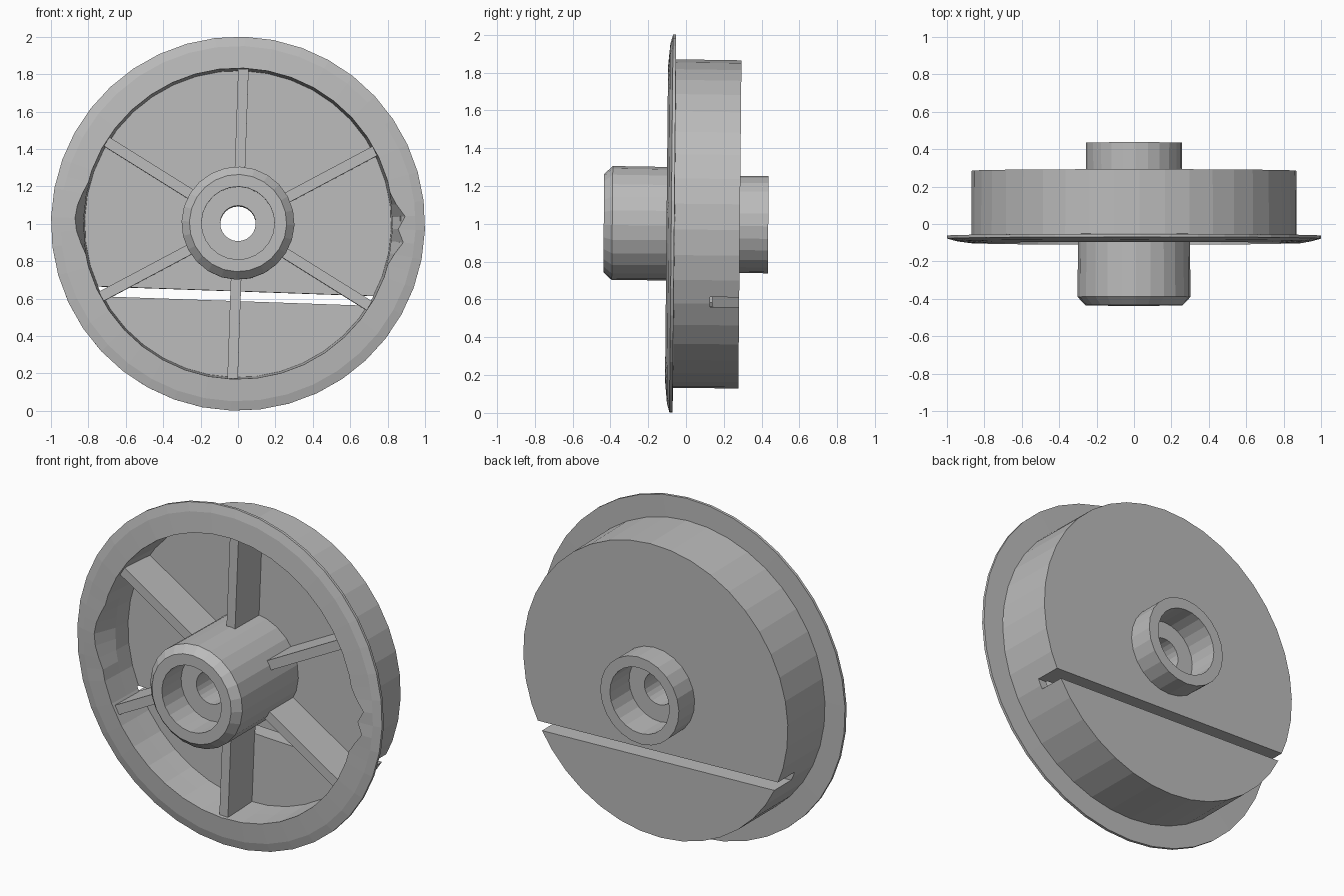
import bpy, bmesh
from math import sin, cos, pi, radians
from mathutils import Matrix

cube = bpy.data.objects.get("Cube")
if cube:
    bpy.data.objects.remove(cube, do_unlink=True)

grey = bpy.data.materials.new("plain grey")
grey.use_nodes = True
colour = (0.5, 0.5, 0.5, 1)
grey.diffuse_color = colour
grey.node_tree.nodes["Principled BSDF"].inputs["Base Color"].default_value = colour

TWIST = radians(2)      # the wheel has rolled slightly
LEAN = radians(-0.55)   # and leans back a little
PLACE = Matrix.Translation((0, 0, 1)) @ Matrix.Rotation(LEAN, 4, "X") @ Matrix.Rotation(TWIST, 4, "Y")


def make_object(name, bm):
    bmesh.ops.recalc_face_normals(bm, faces=bm.faces)
    mesh = bpy.data.meshes.new(name)
    bm.to_mesh(mesh)
    bm.free()
    mesh.materials.append(grey)
    obj = bpy.data.objects.new(name, mesh)
    bpy.context.collection.objects.link(obj)
    obj.matrix_world = PLACE
    return obj


def lathe(name, profile, sides, shape=lambda i, p, r: r):
    """Spin a closed (radius, y) profile around the y axis."""
    bm = bmesh.new()
    rings = []
    for i in range(sides):
        a = 2 * pi * i / sides
        ring = []
        for p, (r, y) in enumerate(profile):
            r = shape(i, p, r)
            ring.append(bm.verts.new((r * cos(a), y, r * sin(a))))
        rings.append(ring)
    n = len(profile)
    for i in range(sides):
        a, b = rings[i], rings[(i + 1) % sides]
        for p in range(n):
            q = (p + 1) % n
            bm.faces.new((a[p], b[p], b[q], a[q]))
    return make_object(name, bm)


def box(name, x, y, z, turn=0):
    """Box from (min, max) ranges, turned about the wheel axis."""
    bm = bmesh.new()
    bmesh.ops.create_cube(bm, size=1)
    for v in bm.verts:
        v.co = [(lo + hi) / 2 + c * (hi - lo) for c, (lo, hi) in zip(v.co, (x, y, z))]
    bm.transform(Matrix.Rotation(turn, 4, "Y"))
    return make_object(name, bm)


# Flanged drum with a back plate and ragged chips in the front lip
SIDES = 80
LIP = 0
right_chip = (0.02, 0.06, 0.025, 0.065, 0.02)
left_chip = (0.015, 0.035, 0.04, 0.035, 0.015)


def drum_shape(i, p, r):
    if i % 2:
        r *= cos(2 * pi / SIDES)      # midpoints of forty flat sides
    if p == LIP:
        for centre, chip in ((0, right_chip), (SIDES // 2, left_chip)):
            k = (i - centre + SIDES // 2) % SIDES - SIDES // 2 + 2
            if 0 <= k < len(chip):
                r += chip[k]
    return r


drum = lathe("drum", [(0.832, -0.103), (0.95, -0.092), (1.0, -0.078), (1.0, -0.062),
                      (0.87, -0.06), (0.868, 0.285), (0.23, 0.285), (0.23, 0.14),
                      (0.82, 0.14), (0.826, 0.03)], SIDES, drum_shape)

# Straight slot across the back plate
cutter = box("slot_cutter", (-1.2, 1.2), (0.13, 0.5), (-0.412, -0.359))
cutter.hide_render = True
cut = drum.modifiers.new("slot", "BOOLEAN")
cut.operation = "DIFFERENCE"
cut.solver = "EXACT"
cut.object = cutter
bpy.context.view_layer.update()
graph = bpy.context.evaluated_depsgraph_get()
slotted = bpy.data.meshes.new_from_object(drum.evaluated_get(graph))
drum.modifiers.clear()
drum.data = slotted
bpy.data.objects.remove(cutter, do_unlink=True)

# Hub with a bearing recess at each end and a bore through it
lathe("hub", [(0.26, -0.435), (0.302, -0.39), (0.298, 0.16), (0.255, 0.16), (0.258, 0.435),
              (0.195, 0.435), (0.195, 0.255), (0.095, 0.255), (0.095, -0.255),
              (0.195, -0.255), (0.195, -0.435)], 24)

# Six spokes
for i in range(6):
    box(f"spoke_{i + 1}", (0.27, 0.828), (-0.085, 0.145), (-0.028, 0.028),
        radians(30 + 60 * i))
